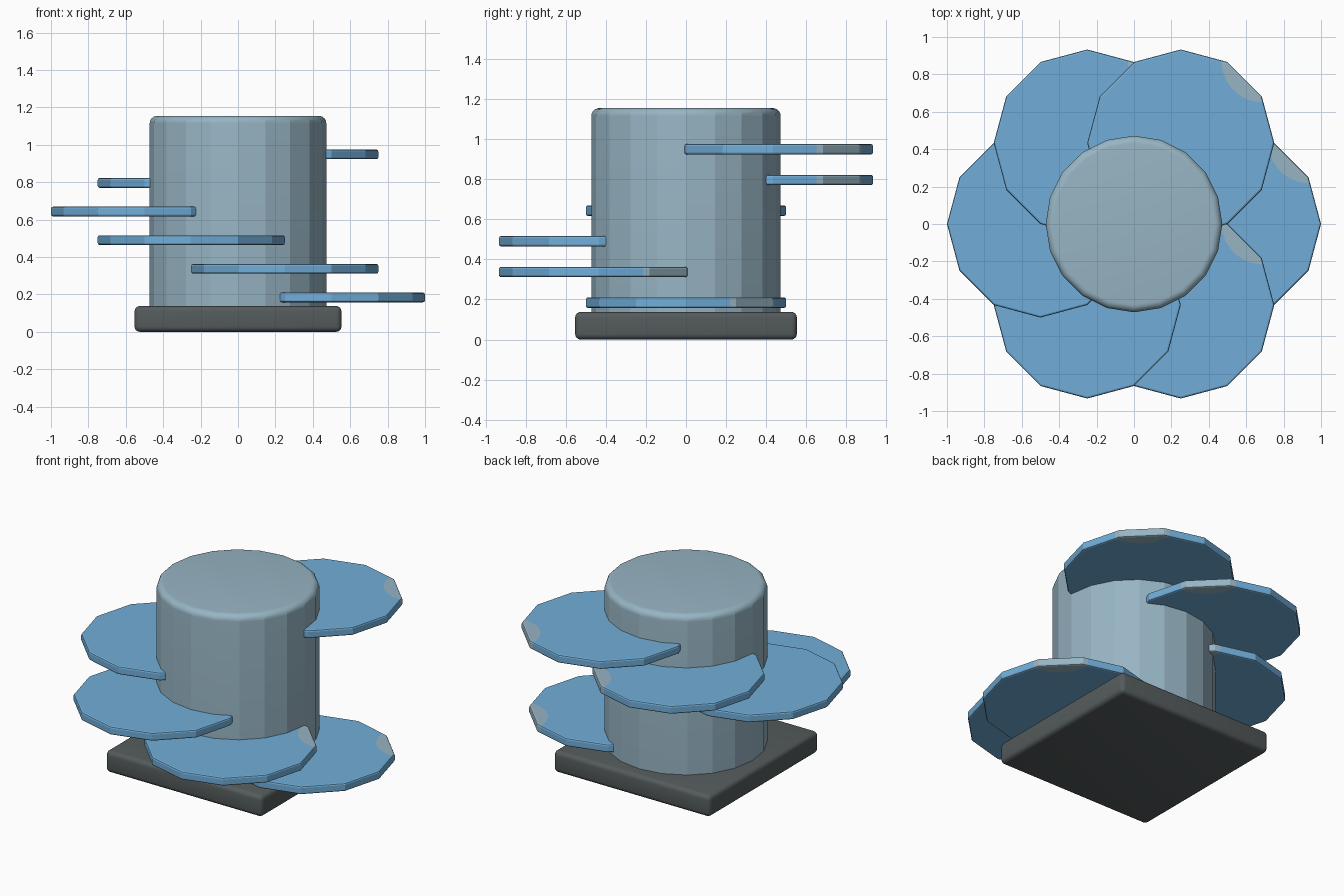
import bpy, bmesh, math
from mathutils import Vector, Matrix

if "Cube" in bpy.data.objects:
    bpy.data.objects.remove(bpy.data.objects["Cube"])


def material(name, rgb):
    m = bpy.data.materials.new(name)
    m.diffuse_color = (*rgb, 1)
    m.use_nodes = True
    m.node_tree.nodes["Principled BSDF"].inputs["Base Color"].default_value = m.diffuse_color
    return m


GREY = material("pale_blue_grey", (0.31, 0.46, 0.55))
BLUE = material("step_blue", (0.165, 0.42, 0.69))
DARK = material("dark_grey", (0.09, 0.105, 0.108))


def finish(bm, name, mats, loc=(0, 0, 0)):
    me = bpy.data.meshes.new(name)
    bmesh.ops.recalc_face_normals(bm, faces=bm.faces[:])
    bm.to_mesh(me)
    bm.free()
    ob = bpy.data.objects.new(name, me)
    ob.location = loc
    for m in mats:
        me.materials.append(m)
    bpy.context.collection.objects.link(ob)
    return ob


def smooth(ob, degrees):
    bpy.ops.object.select_all(action='DESELECT')
    bpy.context.view_layer.objects.active = ob
    ob.select_set(True)
    bpy.ops.object.shade_smooth_by_angle(angle=math.radians(degrees))


def prism(sides, radius, height):
    bm = bmesh.new()
    bmesh.ops.create_cone(bm, cap_ends=True, segments=sides, radius1=radius,
                          radius2=radius, depth=height)
    return bm


def round_edges(bm, edges, width, segments):
    bmesh.ops.bevel(bm, geom=edges, offset=width, segments=segments,
                    profile=0.5, affect='EDGES')


# square base
bm = bmesh.new()
bmesh.ops.create_cube(bm, size=1, matrix=Matrix.Diagonal((1.106, 1.106, 0.138, 1)))
round_edges(bm, bm.edges[:], 0.028, 4)
smooth(finish(bm, "base", [DARK], (0, 0, 0.069)), 30)

# faceted pillar, rounded at the top rim
bm = prism(20, 0.472, 1.055)
round_edges(bm, [e for e in bm.edges if all(v.co.z > 0 for v in e.verts)], 0.04, 6)
smooth(finish(bm, "pillar", [GREY], (0, 0, 0.6275)), 16.5)

# round steps climbing clockwise, each with a grey worn patch on the rim
PATCH = Vector((math.cos(math.pi / 4), math.sin(math.pi / 4), 0)) * 0.62
PATCH_R = 0.22
for i in range(6):
    bm = prism(12, 0.5, 0.052)
    round_edges(bm, [e for e in bm.edges
                     if abs(e.verts[0].co.z - e.verts[1].co.z) < 0.01], 0.01, 2)
    normals = []
    for k in range(-4, 5):
        a = math.radians(225 + k * 12)
        n = Vector((math.cos(a), math.sin(a), 0))
        normals.append(n)
        bmesh.ops.bisect_plane(bm, geom=bm.verts[:] + bm.edges[:] + bm.faces[:],
                               dist=1e-5, plane_co=PATCH + n * PATCH_R, plane_no=n)
    for f in bm.faces:
        d = f.calc_center_median() - PATCH
        f.material_index = int(all(d.dot(n) < PATCH_R for n in normals))
    bmesh.ops.dissolve_limit(bm, angle_limit=0.01, verts=bm.verts[:],
                             edges=bm.edges[:], delimit={'MATERIAL'})
    a = -i * math.pi / 3
    finish(bm, f"step_{i + 1}", [BLUE, GREY],
           (0.5 * math.cos(a), 0.5 * math.sin(a), 0.184 + 0.153 * i))
